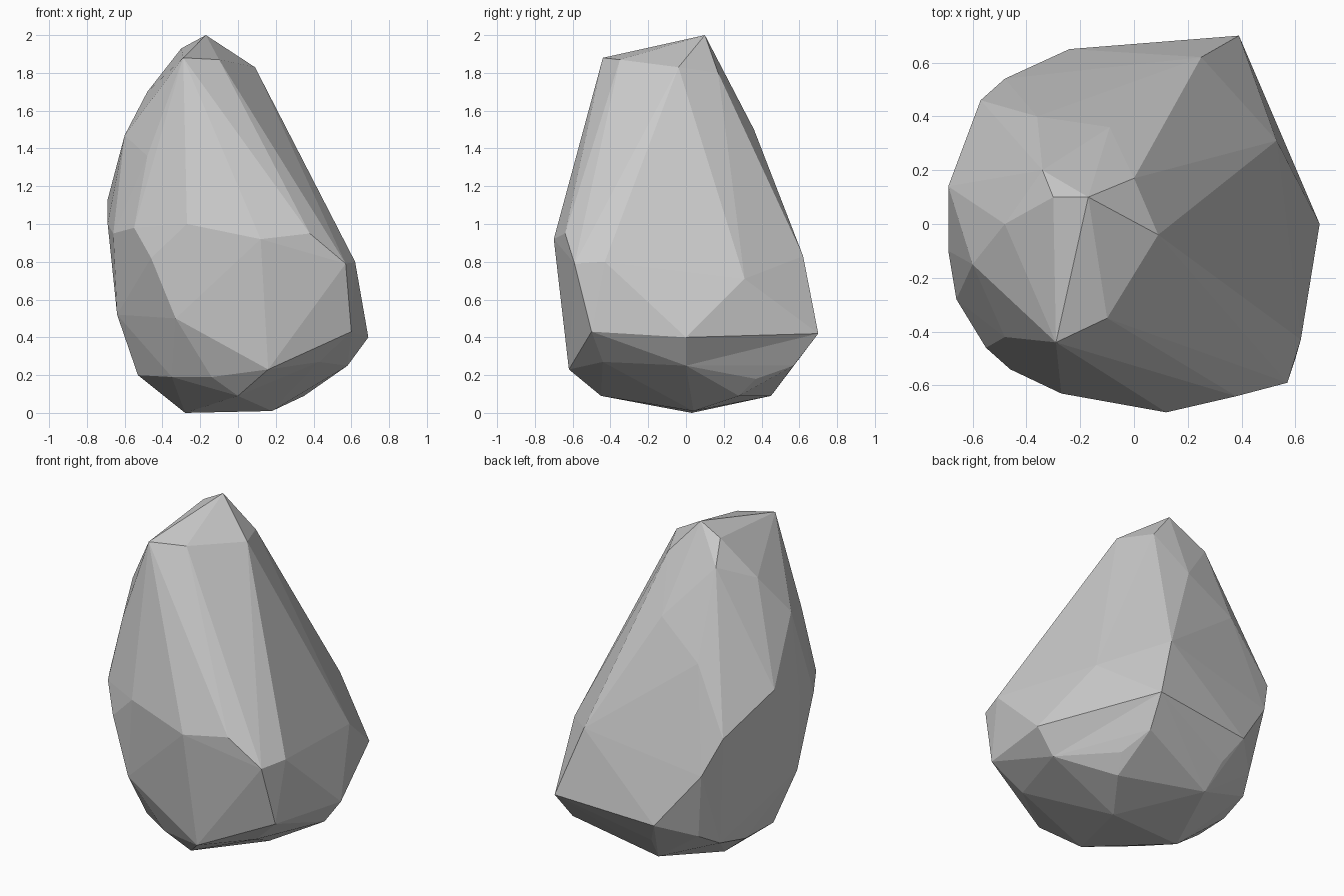
import bpy, bmesh

# Corner points of the boulder, from the foot up to the crown
foot = [(-.28, .03, 0), (.18, .04, .01), (0, -.45, .09), (.35, .28, .09), (-.13, .45, .09)]
lower = [(-.35, -.37, .19), (-.14, -.5, .19), (.16, -.62, .23), (.43, -.44, .27), (.58, 0, .25),
         (.4, .37, .18), (.39, .7, .42), (.36, .57, .25), (-.16, .56, .24), (.6, -.5, .43),
         (-.51, .16, .19), (-.48, .36, .23), (-.42, .48, .3), (-.24, .65, .38),
         (-.53, -.08, .2), (-.64, -.15, .52)]
belly = [(.62, -.43, .8), (.57, -.59, .79), (.38, -.64, .95), (.12, -.7, .92), (-.33, -.58, .5),
         (-.46, -.54, .82), (-.55, -.46, .98), (-.66, -.28, .95), (-.69, -.1, 1.0),
         (-.69, .14, 1.13), (-.57, .46, .92), (-.48, .54, .7), (.53, .31, .71),
         (.25, .62, .83), (-.27, -.63, 1.0)]
crown = [(-.6, -.15, 1.47), (-.48, -.42, 1.36), (-.36, .4, 1.3), (-.09, .36, 1.5),
         (-.48, 0, 1.7), (-.34, .2, 1.8), (0, .17, 1.8), (.09, -.04, 1.83),
         (-.1, -.35, 1.87), (-.29, -.44, 1.88), (-.3, .1, 1.93), (-.17, .1, 2.0)]

# Wrap the points in a faceted shell
bm = bmesh.new()
for p in foot + lower + belly + crown:
    bm.verts.new(p)
spur = bm.verts.new((.63, 0, .4))
bmesh.ops.convex_hull(bm, input=bm.verts)

# Pull the spur on the right side outwards, leaving a hollow above it
spur.co.x = .69
bmesh.ops.delete(bm, geom=[v for v in bm.verts if not v.link_faces], context='VERTS')
bmesh.ops.recalc_face_normals(bm, faces=bm.faces)

# Boulder object, flat shaded
mesh = bpy.data.meshes.new("boulder")
bm.to_mesh(mesh)
bm.free()
boulder = bpy.data.objects.new("boulder", mesh)
bpy.context.collection.objects.link(boulder)
